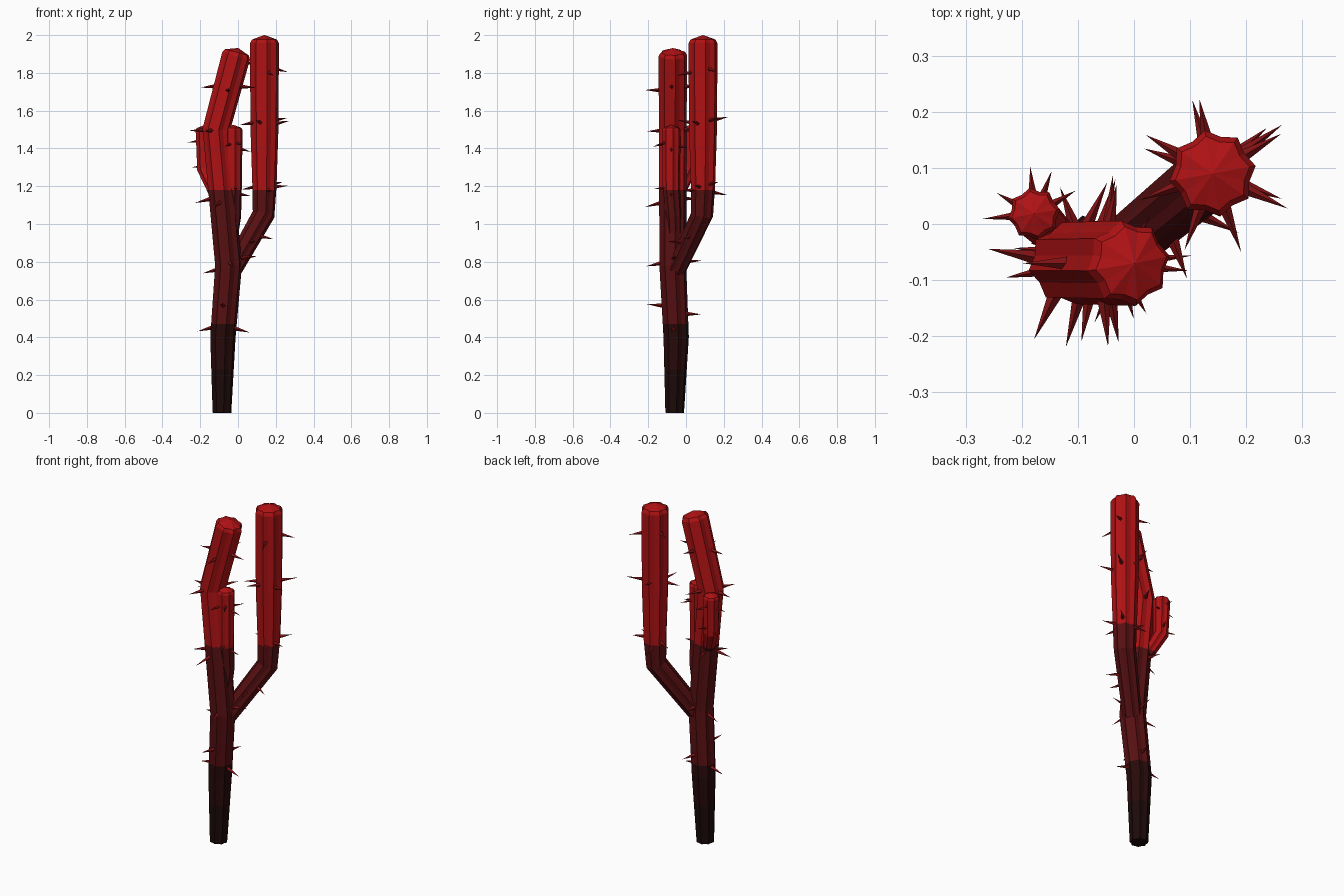
import bpy, bmesh, math, random
from mathutils import Vector

random.seed(4)
if "Cube" in bpy.data.objects:
    bpy.data.objects.remove(bpy.data.objects["Cube"])


def material(name, rgb):
    m = bpy.data.materials.new(name)
    m.use_nodes = True
    m.diffuse_color = (*rgb, 1)
    m.node_tree.nodes["Principled BSDF"].inputs["Base Color"].default_value = (*rgb, 1)
    return m


# Stem colours run from almost black at the ground to red at the tips
BANDS = [material("charred_base", (0.012, 0.003, 0.003)),
         material("dark_maroon", (0.021, 0.003, 0.003)),
         material("maroon", (0.095, 0.005, 0.006)),
         material("bright_red", (0.43, 0.006, 0.007))]
LIMITS = (0.23, 0.47, 1.18)
SPINE_RED = material("spine_red", (0.22, 0.006, 0.007))
RIBS = 8
UP = Vector((0, 0, 1))


def finish(name, bm, mats):
    bmesh.ops.recalc_face_normals(bm, faces=bm.faces)
    me = bpy.data.meshes.new(name)
    bm.to_mesh(me)
    bm.free()
    for m in mats:
        me.materials.append(m)
    ob = bpy.data.objects.new(name, me)
    bpy.context.collection.objects.link(ob)


def tangent(pts, i):
    a = (pts[i] - pts[max(i - 1, 0)]).normalized()
    b = (pts[min(i + 1, len(pts) - 1)] - pts[i]).normalized()
    return (a + b).normalized()


def ribbed_stem(name, path):
    """Sweep a star-shaped section along (x, y, z, radius) points, with a low cap."""
    pts = [Vector(p[:3]) for p in path]
    radii = [p[3] for p in path]
    rows = [(p, r, tangent(pts, i)) for i, (p, r) in enumerate(zip(pts, radii))]
    end, r, t = rows[-1]
    rows.append((end + t * r * 0.25, r * 0.86, t))
    bm = bmesh.new()
    rings = []
    for p, r, t in rows:
        turn = UP.rotation_difference(t)
        ring = []
        for k in range(RIBS * 2):
            a = math.pi * k / RIBS + math.radians(10)
            s = r if k % 2 == 0 else r * 0.86
            ring.append(bm.verts.new(p + turn @ Vector((math.cos(a) * s, math.sin(a) * s, 0))))
        rings.append(ring)
    n = RIBS * 2
    for lo, hi in zip(rings, rings[1:]):
        for k in range(n):
            bm.faces.new((lo[k], lo[(k + 1) % n], hi[(k + 1) % n], hi[k]))
    bm.faces.new(rings[0][::-1])
    apex = bm.verts.new(end + rows[-1][2] * radii[-1] * 0.56)
    for k in range(n):
        bm.faces.new((rings[-1][k], rings[-1][(k + 1) % n], apex))
    # Cut at the colour limits and colour by height
    for z in LIMITS:
        bmesh.ops.bisect_plane(bm, geom=bm.verts[:] + bm.edges[:] + bm.faces[:],
                               plane_co=(0, 0, z), plane_no=UP)
    for f in bm.faces:
        f.material_index = sum(f.calc_center_median().z > z for z in LIMITS)
    finish(name, bm, BANDS)


def spines(name, path, groups, length):
    """Thin four-sided thorns around the stem; groups hold (height, angles in degrees)."""
    bm = bmesh.new()
    for z, angles in groups:
        for deg in angles:
            h = z + random.uniform(-0.025, 0.025)
            for a, b in zip(path, path[1:]):
                if a[2] <= h <= b[2]:
                    f = (h - a[2]) / (b[2] - a[2])
                    x, y, _, r = (u + (v - u) * f for u, v in zip(a, b))
            ang = math.radians(deg)
            d = Vector((math.cos(ang), math.sin(ang), random.uniform(-0.3, 0.2))).normalized()
            root = Vector((x, y, h)) + d * r * 0.8
            size = length * random.uniform(0.85, 1.1)
            side = d.cross(UP).normalized()
            rise = side.cross(d)
            w = length * 0.16
            base = [bm.verts.new(root + side * w * i + rise * w * j)
                    for i, j in ((1, 0), (0, 1), (-1, 0), (0, -1))]
            tip = bm.verts.new(root + d * (size + r * 0.2))
            bm.faces.new(base)
            for k in range(4):
                bm.faces.new((base[k], base[(k + 1) % 4], tip))
    finish(name, bm, [SPINE_RED])


# Main stem, tall arm and the two small side arms
trunk = [(-0.085, -0.06, 0, 0.05), (-0.08, -0.052, 0.4, 0.068),
         (-0.05, -0.07, 0.78, 0.072), (-0.115, -0.07, 1.5, 0.074),
         (-0.01, -0.07, 1.89, 0.077)]
tall_arm = [(-0.03, -0.05, 0.76, 0.052), (0.135, 0.085, 1.05, 0.06),
            (0.14, 0.09, 1.2, 0.065), (0.14, 0.09, 1.5, 0.075),
            (0.14, 0.09, 1.957, 0.078)]
front_arm = [(-0.05, -0.06, 0.84, 0.036), (-0.025, -0.065, 1.04, 0.042),
             (-0.025, -0.078, 1.2, 0.046), (-0.025, -0.078, 1.497, 0.05)]
back_arm = [(-0.125, -0.035, 1.17, 0.034), (-0.175, 0.015, 1.29, 0.042),
            (-0.178, 0.018, 1.497, 0.047)]

ribbed_stem("trunk", trunk)
ribbed_stem("tall_arm", tall_arm)
ribbed_stem("front_arm", front_arm)
ribbed_stem("back_arm", back_arm)

spines("trunk_spines", trunk,
       [(0.48, (175, -10)), (0.54, (-100, 75)), (0.79, (165, 5, -80, 85)),
        (1.13, (190, 110, -105)), (1.48, (170, 65, -115)),
        (1.73, (180, 80, -85, -5))], 0.08)
spines("tall_arm_spines", tall_arm,
       [(0.92, (-25, -70)), (1.2, (-20, 40, 105, 160, -70)),
        (1.53, (35, 100, -25, -110, 200)), (1.84, (30, 150, -70))], 0.072)
spines("front_arm_spines", front_arm,
       [(1.17, (-5, -75)), (1.43, (0, -60, -115, 60))], 0.055)
spines("back_arm_spines", back_arm,
       [(1.32, (70, 150)), (1.45, (185, 95, 30))], 0.045)
